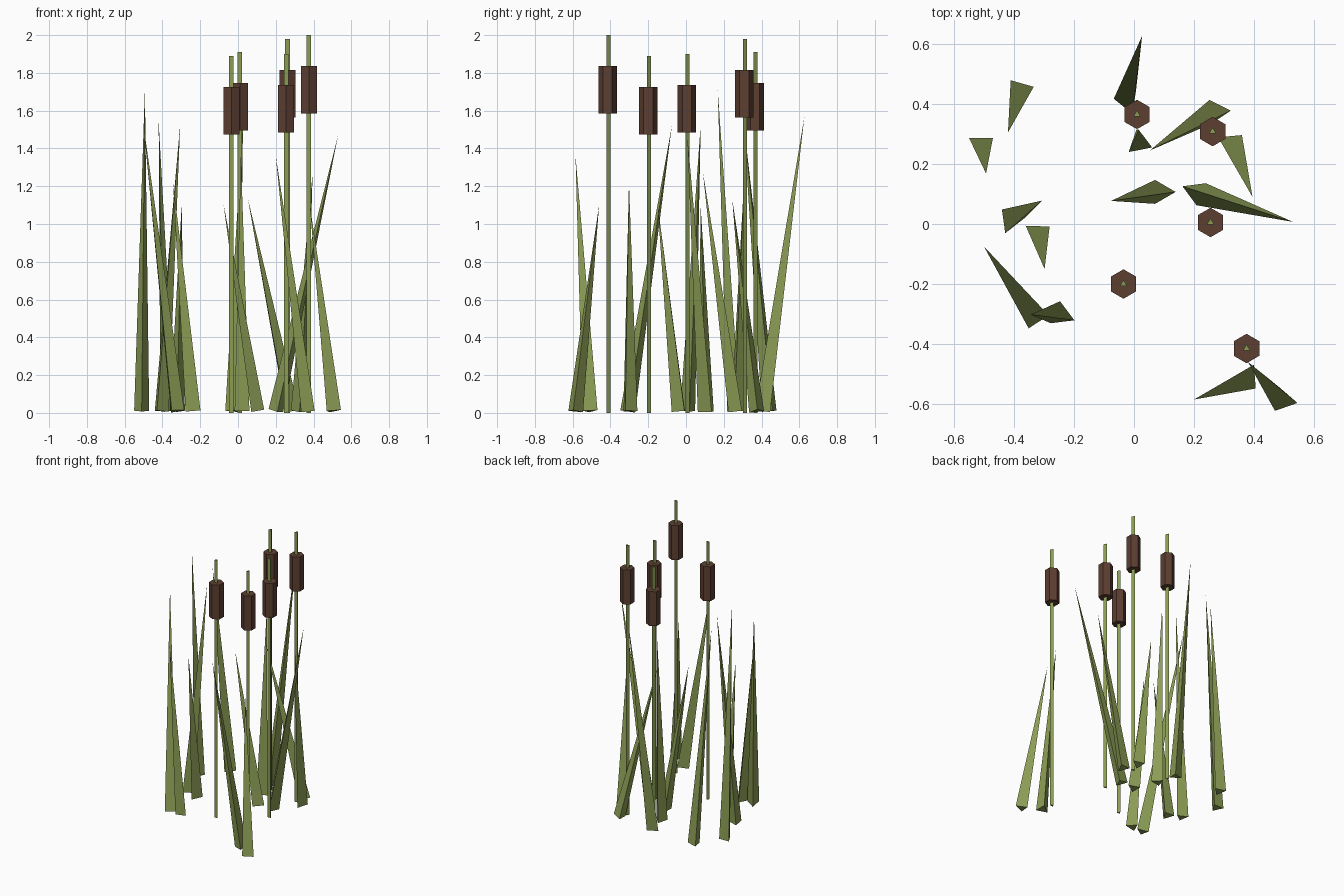
import bpy
from math import radians
from mathutils import Vector

cube = bpy.data.objects.get("Cube")
if cube:
    bpy.data.objects.remove(cube)


def material(name, rgb):
    m = bpy.data.materials.new(name)
    m.use_nodes = True
    m.diffuse_color = (*rgb, 1)
    m.node_tree.nodes["Principled BSDF"].inputs["Base Color"].default_value = (*rgb, 1)
    return m


reed_green = material("reed_green", (0.26, 0.335, 0.09))
seed_brown = material("seed_brown", (0.108, 0.049, 0.031))


def spike(name, start, end, sides, r1, r2, angle, mat):
    """Faceted cone or prism running from start to end, one corner at angle."""
    start, end = Vector(start), Vector(end)
    axis = end - start
    bpy.ops.mesh.primitive_cone_add(vertices=sides, radius1=r1, radius2=r2, depth=axis.length)
    ob = bpy.context.object
    ob.name = name
    # the primitive's first corner points along +y
    for v in ob.data.vertices:
        v.co.z += axis.length / 2
    turn = Vector((0, 0, 1)).rotation_difference(axis)
    spin = Vector((0, 0, 1))
    ob.rotation_mode = 'QUATERNION'
    from_angle = turn.copy()
    from_angle.identity()
    from_angle = type(turn)(spin, radians(angle - 90))
    ob.rotation_quaternion = turn @ from_angle
    ob.location = start
    ob.data.materials.append(mat)
    return ob


# Cattails: x, y, top height
cattails = [(0.375, -0.415, 2.0), (0.262, 0.308, 1.98), (0.255, 0.005, 1.9),
            (-0.035, -0.2, 1.89), (0.01, 0.365, 1.91)]
for i, (x, y, top) in enumerate(cattails, 1):
    spike(f"stem_{i}", (x, y, 0), (x, y, top), 3, 0.014, 0.014, 90, reed_green)
    spike(f"seed_head_{i}", (x, y, top - 0.416), (x, y, top - 0.164), 6, 0.049, 0.049, 90, seed_brown)

# Leaf blades: base x, y, tip x, y, z, corner angle
blades = [
    (-0.022, 0.41, 0.027, 0.627, 1.57, 51),
    (-0.379, 0.446, -0.42, 0.305, 1.54, 14),
    (-0.51, 0.264, -0.493, 0.168, 1.71, 30),
    (-0.412, 0.012, -0.306, 0.078, 1.53, 8),
    (-0.322, -0.03, -0.298, -0.15, 1.1, 28),
    (-0.33, -0.307, -0.5, -0.075, 1.52, 3),
    (-0.241, -0.303, -0.344, -0.302, 1.22, 97),
    (0.093, 0.107, -0.076, 0.077, 1.1, 0),
    (0.277, 0.375, 0.053, 0.245, 1.13, 4),
    (0.322, 0.27, 0.395, 0.09, 1.27, 35),
    (0.203, 0.108, 0.53, 0.007, 1.47, 37),
    (0.017, 0.27, 0.015, 0.315, 1.37, 101),
    (0.38, -0.51, 0.2, -0.585, 1.36, 64),
    (0.5, -0.588, 0.38, -0.46, 1.1, 109),
]
for i, (bx, by, tx, ty, tz, a) in enumerate(blades, 1):
    spike(f"leaf_blade_{i}", (bx, by, 0.01), (tx, ty, tz), 3, 0.046, 0, a, reed_green)
